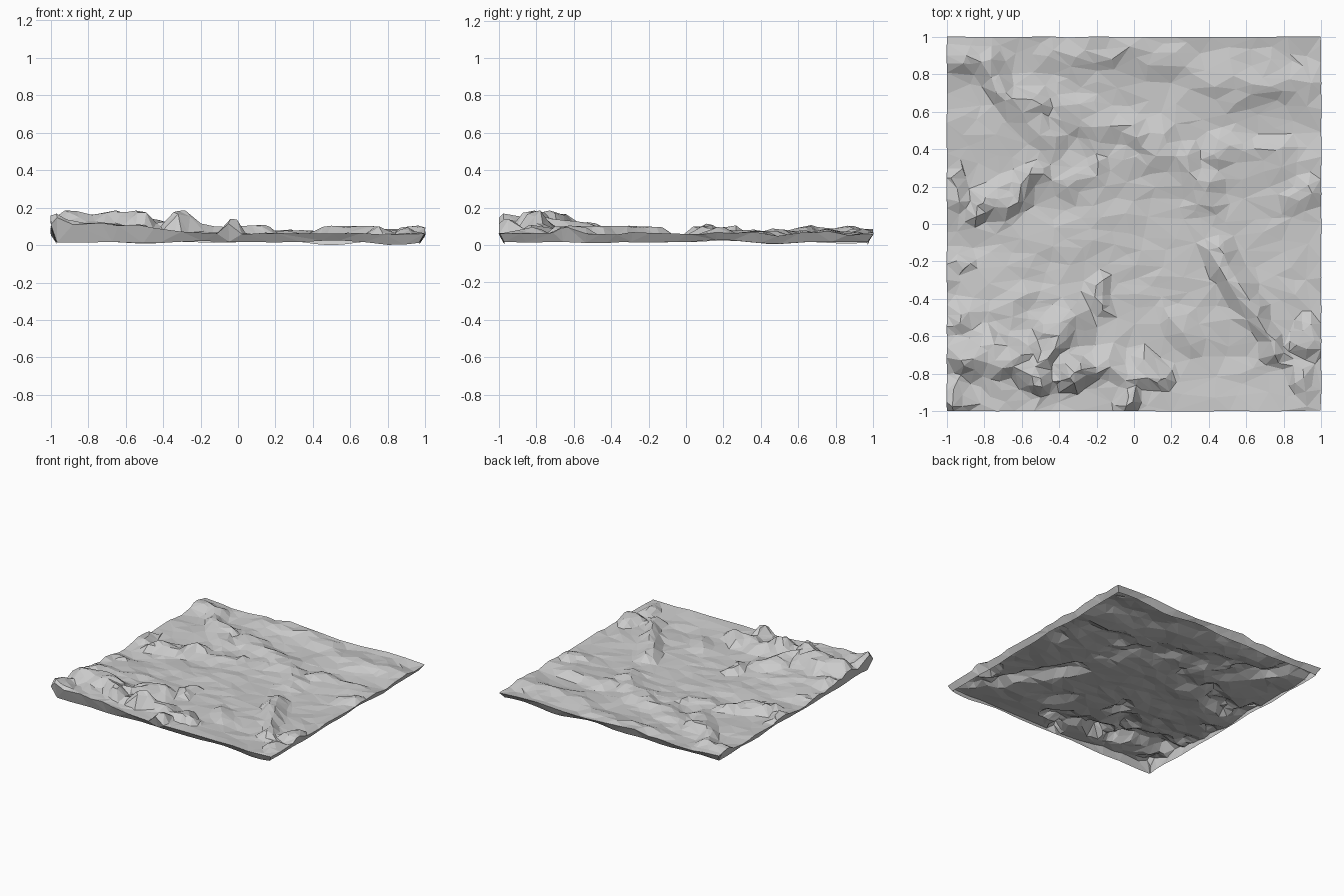
import bpy
import bmesh
import random
from mathutils import Vector, noise

random.seed(4)
cube = bpy.data.objects.get("Cube")
if cube:
    bpy.data.objects.remove(cube)

CELLS = 60

# Rocky ridges: (height, half width, path of x, y points)
RIDGES = [
    (.030, .12, [(-.4, .9), (0, .92), (.25, .82), (.45, .74), (.9, .77)]),
    (.035, .11, [(-.4, .64), (-.1, .5), (.15, .42), (.3, .3), (.38, .12)]),
    (.020, .08, [(-.35, .2), (-.15, .33), (.05, .35), (.25, .26)]),
    (.055, .09, [(.45, -.12), (.53, -.3), (.65, -.5), (.77, -.7)]),
    (.055, .10, [(-.78, .84), (-.72, .7), (-.56, .62)]),
    (.030, .09, [(-.55, .58), (-.4, .44)]),
    (.060, .10, [(-.82, .07), (-.7, .13), (-.55, .24)]),
    (.070, .12, [(-.9, -.72), (-.75, -.7), (-.6, -.7)]),
    (.060, .10, [(-.58, -.8), (-.45, -.66), (-.34, -.52)]),
    (.060, .10, [(-.36, -.8), (-.15, -.74), (.12, -.82)]),
    (.035, .06, [(-.18, -.28), (-.18, -.42)]),
    (.025, .08, [(.2, -.48), (.3, -.62)]),
    (.030, .10, [(.45, .42), (.8, .38)]),
]

# Single boulders: (height, radius, x, y)
BOULDERS = [
    (.05, .11, .9, .15), (.05, .10, .93, -.6), (.05, .10, .9, -.82),
    (.05, .13, -.93, .9), (.08, .08, -.04, -.94), (.08, .10, -.95, -.93),
    (.04, .08, -.93, -.2), (.04, .09, -.97, .2), (.03, .07, -.2, .38),
    (.08, .08, -.5, -.86), (.04, .09, -.9, -.5), (.07, .09, -.3, -.8),
]


def path_distance(p, path):
    best = 9
    for a, b in zip(path, path[1:]):
        a, b = Vector(a), Vector(b)
        t = max(0, min(1, (p - a).dot(b - a) / (b - a).length_squared))
        best = min(best, (p - a.lerp(b, t)).length)
    return best


def bump(distance, width):
    t = max(0, 1 - distance / width)
    return t * t * (3 - 2 * t)


def ground(x, y):
    p = Vector((x, y))
    # Broad rise near the front left corner, raised rim all round
    corner = bump((p - Vector((-.75, -.78))).length, .75)
    z = .05 + .06 * corner + .02 * max(abs(x), abs(y)) ** 8
    # Gentle ripples that run from side to side
    z += .02 * noise.noise(Vector((x * 2.2, y * 5, 1)))
    z += (.01 + .015 * corner) * noise.noise(Vector((x * 7, y * 12, 7)))
    wobble = Vector((noise.noise(Vector((x * 7, y * 7, 3))),
                     noise.noise(Vector((x * 7, y * 7, 9)))))
    q = p + wobble * .07
    z += max(h * bump(path_distance(q, path), w * 1.2) for h, w, path in RIDGES)
    z += max(h * bump((q - Vector((bx, by))).length, r * 1.2)
             for h, r, bx, by in BOULDERS)
    return z


# Ground sheet: an uneven grid raised into ridges
bm = bmesh.new()
bmesh.ops.create_grid(bm, x_segments=CELLS, y_segments=CELLS, size=1)
step = 2 / CELLS
for v in bm.verts:
    if not v.is_boundary:
        v.co.x += random.uniform(-.35, .35) * step
        v.co.y += random.uniform(-.35, .35) * step
    v.co.z = ground(v.co.x, v.co.y)

# Rim: the outer edge tucks in underneath on all four sides
rim = [e for e in bm.edges if e.is_boundary]
tucked = bmesh.ops.extrude_edge_only(bm, edges=rim)["geom"]
for v in tucked:
    if isinstance(v, bmesh.types.BMVert):
        low = .025 + .025 * noise.noise(Vector((v.co.x * 3, v.co.y * 3, 5)))
        for i in (0, 1):
            v.co[i] = max(-.97, min(.97, v.co[i]))
        v.co.z = min(low, v.co.z - .015)
bmesh.ops.triangulate(bm, faces=bm.faces)
bmesh.ops.recalc_face_normals(bm, faces=bm.faces)
if sum(f.normal.z for f in bm.faces) < 0:
    bmesh.ops.reverse_faces(bm, faces=bm.faces)

mesh = bpy.data.meshes.new("rocky_ground")
bm.to_mesh(mesh)
bm.free()
sheet = bpy.data.objects.new("rocky_ground", mesh)
bpy.context.collection.objects.link(sheet)

# Large facets on flat ground, small ones on the rocks
facets = sheet.modifiers.new("facets", 'DECIMATE')
facets.ratio = .2
bpy.context.view_layer.objects.active = sheet
sheet.select_set(True)
bpy.ops.object.modifier_apply(modifier="facets")

lowest = min(v.co.z for v in mesh.vertices)
for v in mesh.vertices:
    v.co.z -= lowest
for f in mesh.polygons:
    f.use_smooth = False

stone = bpy.data.materials.new("pale_grey_stone")
stone.use_nodes = True
stone.diffuse_color = (.6, .6, .6, 1)
stone.node_tree.nodes["Principled BSDF"].inputs["Base Color"].default_value = (.6, .6, .6, 1)
mesh.materials.append(stone)
